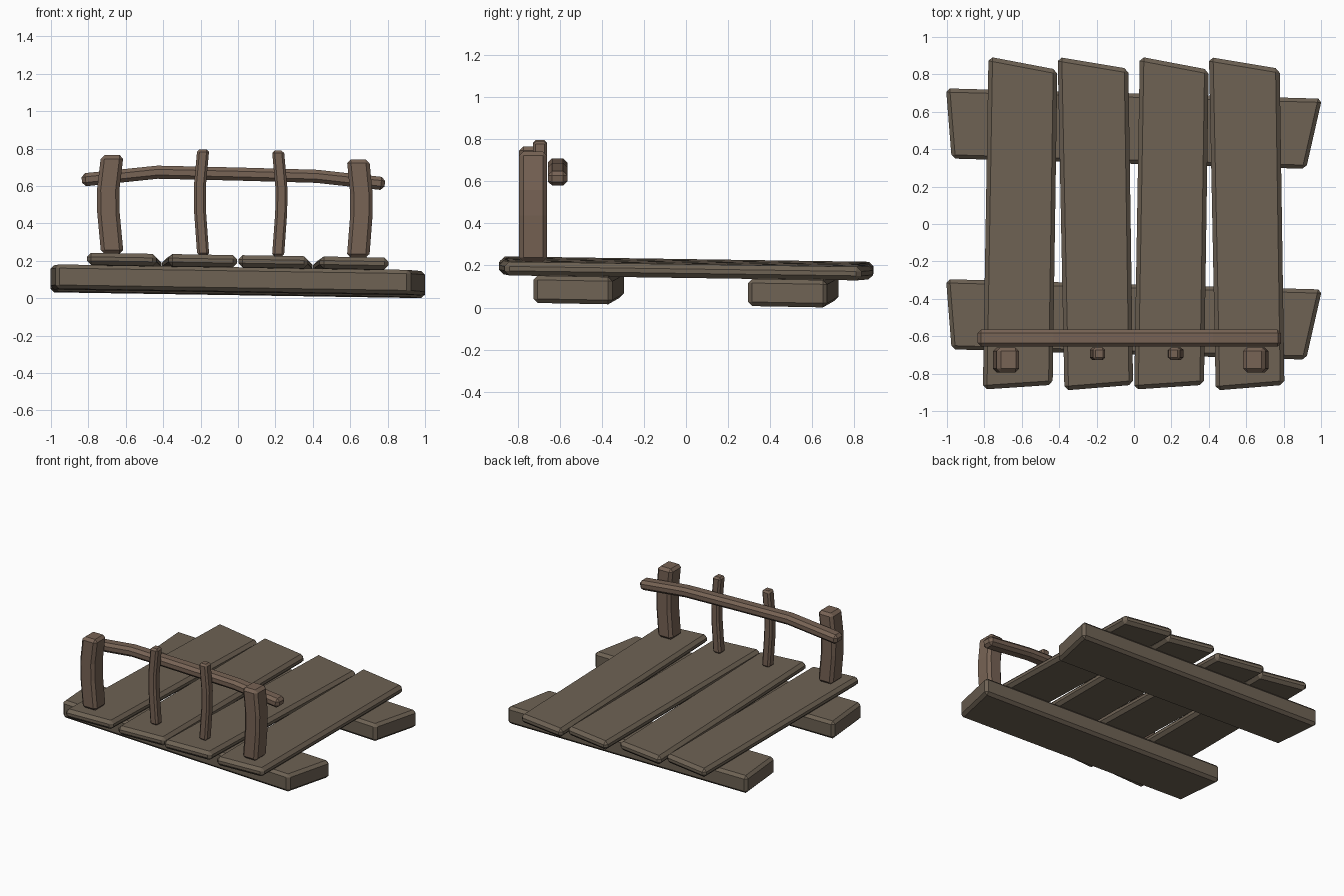
import bpy, bmesh
from mathutils import Vector

if "Cube" in bpy.data.objects:
    bpy.data.objects.remove(bpy.data.objects["Cube"])


def material(name, rgb):
    m = bpy.data.materials.new(name)
    m.diffuse_color = (*rgb, 1)
    m.use_nodes = True
    m.node_tree.nodes["Principled BSDF"].inputs["Base Color"].default_value = m.diffuse_color
    return m


DECK = material("deck_wood", (0.155, 0.122, 0.088))
RAIL = material("rail_wood", (0.185, 0.125, 0.090))


def loft(name, rings, mat, bevel):
    """Skin four-cornered rings into a closed bar with chamfered edges."""
    bm = bmesh.new()
    loops = [[bm.verts.new(p) for p in ring] for ring in rings]
    for a, b in zip(loops, loops[1:]):
        for i in range(4):
            j = (i + 1) % 4
            bm.faces.new((a[i], a[j], b[j], b[i]))
    bm.faces.new(loops[0][::-1])
    bm.faces.new(loops[-1])
    bmesh.ops.recalc_face_normals(bm, faces=bm.faces)
    me = bpy.data.meshes.new(name)
    bm.to_mesh(me)
    bm.free()
    me.materials.append(mat)
    ob = bpy.data.objects.new(name, me)
    bpy.context.collection.objects.link(ob)
    mod = ob.modifiers.new("chamfer", 'BEVEL')
    mod.width = bevel
    mod.segments = 1
    mod.limit_method = 'ANGLE'
    mod.angle_limit = 0.7
    return ob


def slab(name, outline, z0, z1, bevel, dy=0.0):
    """Board from a plan outline, following the slight sag of the platform."""
    def ring(z):
        return [(x, y + dy, z - 0.016 * x - 0.0145 * (y + dy)) for x, y in outline]
    loft(name, [ring(z0), ring(z1)], DECK, bevel)


# Support beams under the deck
beam = [(-0.975, 0.35), (0.92, 0.295), (1.005, 0.67), (-1.005, 0.725)]
slab("back_beam", beam, 0.026, 0.156, 0.02)
slab("front_beam", beam, 0.026, 0.156, 0.02, dy=-1.02)

# Deck planks: two outlines, each used twice
plank_a = [(-0.808, -0.885), (-0.435, -0.86), (-0.41, 0.825), (-0.778, 0.895)]
plank_b = [(-0.372, -0.89), (-0.005, -0.86), (-0.03, 0.83), (-0.408, 0.893)]
for i in range(2):
    for j, plan in enumerate((plank_a, plank_b)):
        shifted = [(x + 0.809 * i, y) for x, y in plan]
        slab(f"plank_{2 * i + j + 1}", shifted, 0.153, 0.218, 0.022)


def post(name, x, bow, z0, z1, w, y0, y1, bevel):
    """Upright that bows sideways in the middle."""
    rings = []
    for t, k in ((0, 0), (0.42, 0.95), (0.65, 1), (1, 0)):
        c, z = x + bow * k, z0 + (z1 - z0) * t
        rings.append([(c - w, y0, z), (c + w, y0, z), (c + w, y1, z), (c - w, y1, z)])
    loft(name, rings, RAIL, bevel)


# Corner posts and thin balusters
post("left_post", -0.672, -0.022, 0.238, 0.765, 0.06, -0.793, -0.66, 0.02)
post("right_post", 0.642, 0.018, 0.217, 0.742, 0.06, -0.793, -0.66, 0.02)
post("left_baluster", -0.186, -0.018, 0.229, 0.796, 0.032, -0.727, -0.66, 0.013)
post("right_baluster", 0.214, 0.018, 0.223, 0.789, 0.032, -0.727, -0.66, 0.013)

# Bent handrail behind the posts
path = [Vector(p) for p in ((-0.835, -0.61, 0.632), (-0.43, -0.61, 0.674),
                            (0.0, -0.61, 0.664), (0.42, -0.61, 0.652), (0.785, -0.61, 0.612))]
rings = []
for i, p in enumerate(path):
    d = (path[min(i + 1, 4)] - path[max(i - 1, 0)]).normalized()
    up = Vector((-d.z, 0, d.x)) * 0.035
    side = Vector((0, 0.046, 0))
    rings.append([p - up - side, p - up + side, p + up + side, p + up - side])
loft("handrail", rings, RAIL, 0.02)
